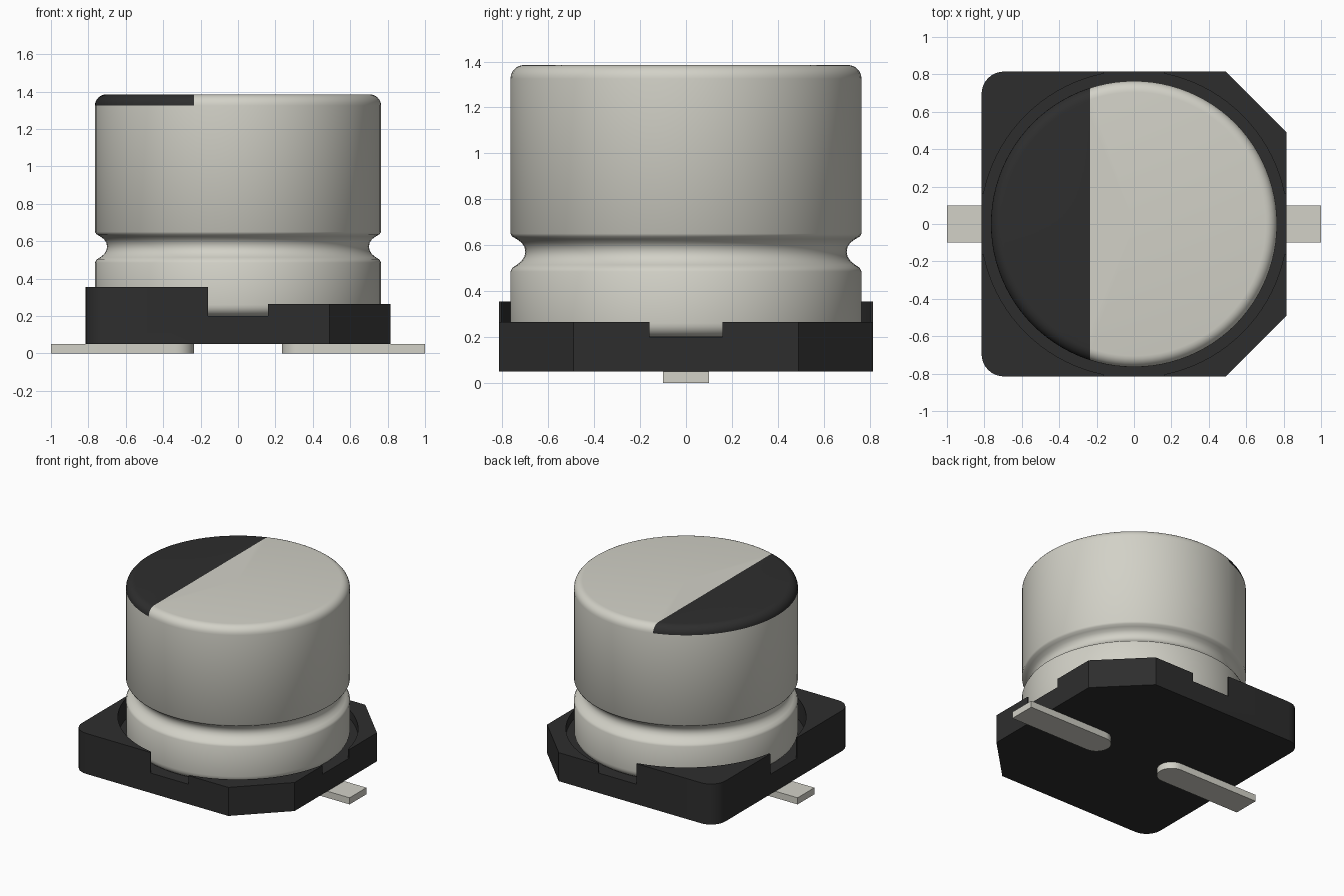
import bpy, bmesh, math
from mathutils import Vector

cube = bpy.data.objects.get("Cube")
if cube:
    bpy.data.objects.remove(cube, do_unlink=True)


def material(name, rgb, metallic=0.0):
    m = bpy.data.materials.new(name)
    m.use_nodes = True
    m.diffuse_color = (*rgb, 1)
    m.node_tree.nodes["Principled BSDF"].inputs["Base Color"].default_value = (*rgb, 1)
    return m


silver = material("warm_silver", (0.645, 0.638, 0.572))
black = material("black_plastic", (0.027, 0.027, 0.027))


def make_object(name, bm, *mats):
    bmesh.ops.recalc_face_normals(bm, faces=bm.faces)
    mesh = bpy.data.meshes.new(name)
    bm.to_mesh(mesh)
    bm.free()
    for m in mats:
        mesh.materials.append(m)
    ob = bpy.data.objects.new(name, mesh)
    bpy.context.collection.objects.link(ob)
    return ob


def shade(ob, degrees=35):
    bpy.ops.object.select_all(action='DESELECT')
    ob.select_set(True)
    bpy.context.view_layer.objects.active = ob
    bpy.ops.object.shade_smooth_by_angle(angle=math.radians(degrees))


def arc(cx, cy, r, a0, a1, n):
    angles = [math.radians(a0 + (a1 - a0) * i / n) for i in range(n + 1)]
    return [(cx + r * math.cos(a), cy + r * math.sin(a)) for a in angles]


def prism(name, outline, z0, z1, mat):
    bm = bmesh.new()
    face = bm.faces.new([bm.verts.new((x, y, z0)) for x, y in outline])
    ext = bmesh.ops.extrude_face_region(bm, geom=[face])
    top = [v for v in ext["geom"] if isinstance(v, bmesh.types.BMVert)]
    bmesh.ops.translate(bm, vec=(0, 0, z1 - z0), verts=top)
    return make_object(name, bm, mat)


def rect(x0, x1, y0, y1):
    return [(x0, y0), (x1, y0), (x1, y1), (x0, y1)]


# Base plate: two chamfered corners on +x, two rounded corners on -x
H, C, R = 0.815, 0.49, 0.12
outline = [(C, -H), (H, -C), (H, C), (C, H)]
outline += arc(-H + R, H - R, R, 90, 180, 8) + arc(-H + R, -H + R, R, 180, 270, 8)
base = prism("base", outline, 0.05, 0.355, black)

# Cut the can seat, the lower +x half and the two crossing slots
cutters = [
    prism("seat_cutter", arc(0, 0, 0.82, 0, 360 - 360 / 96, 95), 0.2, 1, black),
    prism("step_cutter", rect(0, 1.1, -1.1, 1.1), 0.265, 1.1, black),
    prism("cross_slot_cutter", rect(-0.16, 0.16, -1.2, 1.2), 0.2, 1.2, black),
    prism("long_slot_cutter", rect(-1.3, 1.3, -0.16, 0.16), 0.2, 1.3, black),
]
for cutter in cutters:
    cutter.hide_render = True
    mod = base.modifiers.new(cutter.name, 'BOOLEAN')
    mod.operation = 'DIFFERENCE'
    mod.solver = 'EXACT'
    mod.object = cutter
    bpy.ops.object.select_all(action='DESELECT')
    base.select_set(True)
    bpy.context.view_layer.objects.active = base
    bpy.ops.object.modifier_apply(modifier=mod.name)
    bpy.data.objects.remove(cutter, do_unlink=True)
shade(base)

# Can: lathed profile with rounded rims and a crimped groove
CAN, RIM, TOP, BOTTOM = 0.765, 0.06, 1.385, 0.2
profile = [(0, BOTTOM)] + arc(CAN - RIM, BOTTOM + RIM, RIM, -90, 0, 6)
profile += [(CAN, 0.485), (0.757, 0.501), (0.737, 0.514), (0.717, 0.53), (0.704, 0.55),
            (0.7, 0.57), (0.704, 0.592), (0.716, 0.61), (0.737, 0.626), (0.757, 0.637),
            (CAN, 0.65)]
profile += arc(CAN - RIM, TOP - RIM, RIM, 0, 90, 6) + [(0, TOP)]
bm = bmesh.new()
verts = [bm.verts.new((r, 0, z)) for r, z in profile]
edges = [bm.edges.new(pair) for pair in zip(verts, verts[1:])]
bmesh.ops.spin(bm, geom=verts + edges, axis=(0, 0, 1), cent=(0, 0, 0),
               angle=2 * math.pi, steps=96, use_merge=False)
bmesh.ops.remove_doubles(bm, verts=bm.verts, dist=1e-4)

# Black polarity mark on the -x part of the top and its rim
MARK = -0.235
crown = [f for f in bm.faces if f.calc_center_median().z > TOP - RIM]
geom = set(crown)
for f in crown:
    geom.update(f.edges)
    geom.update(f.verts)
bmesh.ops.bisect_plane(bm, geom=list(geom), plane_co=(MARK, 0, 0), plane_no=(1, 0, 0), dist=1e-5)
for f in bm.faces:
    c = f.calc_center_median()
    f.material_index = int(c.z > TOP - RIM + 1e-4 and c.x < MARK)
can = make_object("can", bm, silver, black)
shade(can)

# Flat leads with rounded inner ends
for name, side in (("left_lead", 1), ("right_lead", -1)):
    pts = [(1.0, 0.1)] + arc(0.335, 0, 0.1, 90, 270, 16) + [(1.0, -0.1)]
    shade(prism(name, [(side * x, y) for x, y in pts], 0, 0.05, silver))
